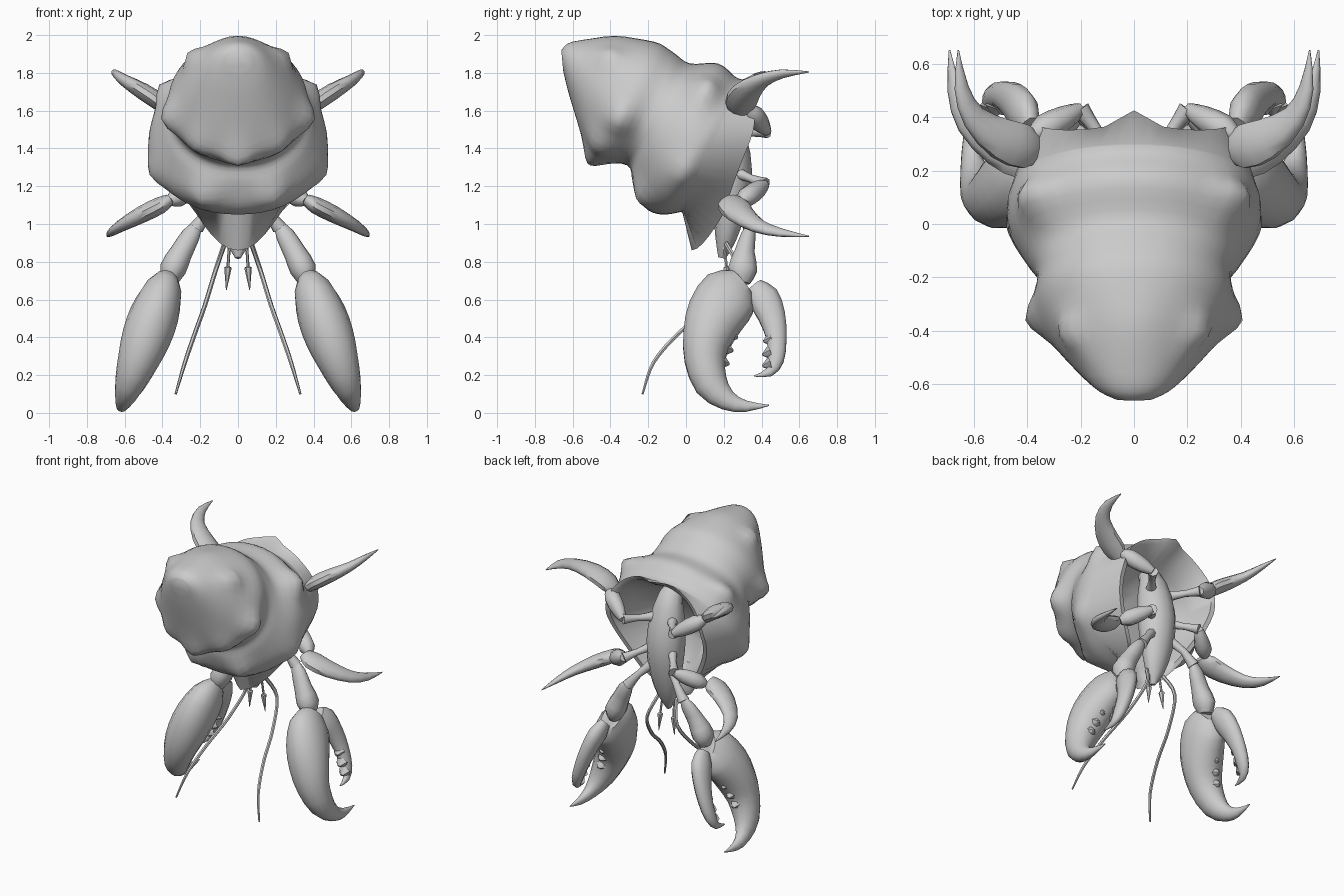
import bpy, bmesh, math
from mathutils import Vector

if "Cube" in bpy.data.objects:
    bpy.data.objects.remove(bpy.data.objects["Cube"])

grey = bpy.data.materials.new("grey")
grey.diffuse_color = (0.6, 0.6, 0.6, 1)
grey.use_nodes = True
grey.node_tree.nodes["Principled BSDF"].inputs["Base Color"].default_value = grey.diffuse_color


def smooth_path(rows, steps):
    """Catmull-Rom interpolation of equal-length rows."""
    rows = [Vector(r) for r in rows]
    out = []
    for i in range(len(rows) - 1):
        a, b = rows[max(i - 1, 0)], rows[i]
        c, d = rows[i + 1], rows[min(i + 2, len(rows) - 1)]
        for k in range(steps):
            t = k / steps
            out.append(0.5 * (2 * b + (c - a) * t + (2 * a - 5 * b + 4 * c - d) * t * t
                              + (3 * b - a - 3 * c + d) * t ** 3))
    return out + [rows[-1]]


def loft(name, rings, mirror=False, angle=50):
    """Skin a list of vertex rings into a closed object."""
    bm = bmesh.new()
    vr = [[bm.verts.new(p) for p in r] for r in rings]
    n = len(vr[0])
    for a, b in zip(vr, vr[1:]):
        for i in range(n):
            j = (i + 1) % n
            bm.faces.new((a[i], a[j], b[j], b[i]))
    bm.faces.new(vr[0][::-1])
    bm.faces.new(vr[-1])
    bmesh.ops.recalc_face_normals(bm, faces=bm.faces)
    me = bpy.data.meshes.new(name)
    bm.to_mesh(me)
    bm.free()
    ob = bpy.data.objects.new(name, me)
    bpy.context.collection.objects.link(ob)
    me.materials.append(grey)
    bpy.ops.object.select_all(action='DESELECT')
    ob.select_set(True)
    bpy.context.view_layer.objects.active = ob
    bpy.ops.object.shade_smooth_by_angle(angle=math.radians(angle))
    if mirror:
        m = ob.modifiers.new("mirror", 'MIRROR')
        m.use_mirror_merge = False
    return ob


def limb(name, rows, ref, sides=10, steps=2, mirror=True):
    """Tube through rows (x, y, z, radius along ref, radius across)."""
    rows = smooth_path(rows, steps)
    pts = [Vector(r[:3]) for r in rows]
    rings = []
    for i, p in enumerate(pts):
        t = (pts[min(i + 1, len(pts) - 1)] - pts[max(i - 1, 0)]).normalized()
        u = Vector(ref)
        u = (u - t * u.dot(t)).normalized()
        v = t.cross(u)
        ru, rv = max(rows[i][3], 0.002), max(rows[i][4], 0.002)
        rings.append([p + u * ru * math.cos(a) + v * rv * math.sin(a)
                      for a in (2 * math.pi * k / sides for k in range(sides))])
    return loft(name, rings, mirror)


# ---- shell: whorls given by top (y, z), bottom (y, z) and half width
SEG = 48
whorls = [(-.66, 1.92, -.65, 1.81, .07), (-.60, 1.965, -.615, 1.67, .155),
          (-.38, 1.985, -.535, 1.43, .29), (-.17, 1.965, -.46, 1.34, .365),
          (-.07, 1.91, -.31, 1.31, .362), (.02, 1.85, -.28, 1.22, .40),
          (.17, 1.85, -.22, 1.09, .46), (.26, 1.78, -.13, 1.05, .475),
          (.30, 1.765, -.02, 1.065, .455)]
# knobs: x, y, z, height, spread
knobs = [(.21, -.43, 1.87, .045, .06), (.36, -.36, 1.58, .055, .08), (0, -.50, 1.36, .055, .08),
         (.20, -.47, 1.45, .03, .08), (.42, .10, 1.72, .06, .08), (.48, -.02, 1.28, .03, .08),
         (.17, -.25, 1.17, .055, .08), (0, -.36, 1.98, .012, .1)]


def ring(row, bow=0.0, spout=0.0, scale=1.0, spike=0.0):
    """Oval ring; bow pushes its sides back, spout pulls its lower end down,
    spike draws its top out into a point."""
    yt, zt, yb, zb, w = row
    cy, cz, hy, hz = (yt + yb) / 2, (zt + zb) / 2, (yt - yb) / 2 * scale, (zt - zb) / 2 * scale
    out = []
    for k in range(SEG):
        a = 2 * math.pi * k / SEG
        c, s = math.cos(a), math.sin(a)
        c2, s2 = math.copysign(abs(c) ** .96, c), math.copysign(abs(s) ** .96, s)
        tip = spout * max(0, -c) ** 4
        back = bow * (s ** 4 if c > 0 else min(1, abs(s) * 1.6))
        back += spike * max(0, c) ** 80
        out.append(Vector((w * scale * s2 * (1 - .12 * max(0, -c) * (spout > 0)),
                           cy + hy * c2 + back - .15 * tip, cz + hz * c2 - tip)))
    return out


rings = [ring(row) for row in smooth_path(whorls, 4)]
base = [p.copy() for r in rings for p in r]
spots = []
for x, y, z, h, s in knobs:
    for sx in ((1, -1) if x else (1,)):
        spots.append((min(base, key=lambda p: (p - Vector((x * sx, y, z))).length), h, s))
for r in rings:
    mid = sum(r, Vector()) / SEG
    for p in r:
        push = sum(h * math.exp(-(p - q).length_squared / (s * s)) for q, h, s in spots)
        p += (p - mid).normalized() * push
rim = (.365, 1.81, .06, 1.06, .395)
rings += [ring(rim, .125, .2, 1, .06), ring(rim, .12, .19, .92, .03),
          ring((.2, 1.70, .0, 1.1, .34), .05, .08, .94), ring((.0, 1.6, -.12, 1.2, .22))]
loft("shell", rings, angle=60)

# ---- soft body inside the opening, ending in the head
limb("body", [(0, .06, 1.7, .04, .03), (0, .17, 1.62, .08, .07), (0, .21, 1.45, .12, .11),
              (0, .23, 1.27, .13, .12), (0, .23, 1.08, .11, .09), (0, .21, .92, .07, .055),
              (0, .19, .82, .015, .02)], (1, 0, 0), 12, mirror=False)

# ---- walking legs: two pairs, each with hip, middle segment and curved blade
X, UP = (1, 0, 0), (0, 0, 1)


def walking_leg(name, hip, knee, ankle, blade, ref):
    hip, knee, ankle = Vector(hip), Vector(knee), Vector(ankle)
    limb(name + "_hip", [(*hip, .035, .035), (*hip.lerp(knee, .5), .022, .022),
                         (*knee, .036, .036)], UP, 8)
    limb(name + "_middle", [(*knee, .025, .025), (*knee.lerp(ankle, .3), .05, .045),
                            (*knee.lerp(ankle, .75), .055, .055), (*ankle, .025, .025)], UP, 8)
    limb(name + "_blade", blade, ref, 10)


walking_leg("upper_leg", (.08, .27, 1.48), (.20, .43, 1.49), (.38, .33, 1.61),
            [(.36, .29, 1.59, .03, .05), (.41, .29, 1.64, .045, .085), (.50, .32, 1.70, .045, .08),
             (.60, .40, 1.76, .032, .05), (.645, .51, 1.795, .02, .03), (.657, .65, 1.805, .003, .003)],
            (-.6, 0, .8))
walking_leg("lower_leg", (.08, .27, 1.27), (.20, .42, 1.21), (.36, .29, 1.12),
            [(.36, .25, 1.13, .03, .05), (.41, .25, 1.10, .045, .085), (.51, .29, 1.05, .045, .075),
             (.62, .38, .99, .032, .05), (.67, .50, .955, .02, .03), (.69, .65, .935, .003, .003)],
            (.5, 0, .86))

# ---- claw arms
limb("claw_arm_hip", [(.08, .27, 1.14, .035, .035), (.15, .32, 1.07, .025, .025),
                      (.22, .34, .98, .04, .04)], X, 8)
limb("claw_arm", [(.22, .34, .99, .03, .02), (.25, .33, .94, .05, .04), (.30, .31, .85, .06, .055),
                  (.345, .30, .76, .07, .08), (.36, .29, .69, .04, .05)], X, 10)

# ---- claws: flat in a plane leaning outwards
N = (.95, 0, .31)


def in_plane(rows):
    return [(.368 + (.73 - z) * .355, y, z, a, b) for y, z, a, b in rows]


limb("claw", in_plane([(.30, .685, .06, .09), (.235, .63, .105, .16), (.16, .52, .13, .16),
                       (.115, .40, .13, .135), (.10, .28, .11, .11), (.135, .15, .08, .09),
                       (.22, .065, .045, .055), (.32, .035, .024, .03), (.44, .04, .003, .003)]), N, 14)
limb("pincer", in_plane([(.36, .67, .035, .05), (.41, .61, .055, .085), (.455, .51, .052, .075),
                         (.48, .39, .045, .055), (.475, .28, .035, .045), (.44, .215, .02, .025),
                         (.36, .195, .003, .003)]), N, 10)


# ---- small teeth along both gripping edges
def teeth(name, places, direction):
    for i, (y, z) in enumerate(places):
        limb(f"{name}_{i + 1}", in_plane([(y, z, .045, .04),
                                          (y + direction * .04, z - .012, .01, .006)]), N, 6, 1)


teeth("claw_tooth", [(.255, .48), (.235, .41), (.21, .34), (.19, .27)], 1)
teeth("pincer_tooth", [(.45, .39), (.445, .32), (.445, .26)], -1)

# ---- long feelers and short arrow-headed feelers
limb("feeler", [(.07, .21, .90, .013, .013), (.12, .27, .75, .012, .012), (.175, .14, .57, .012, .012),
                (.225, -.03, .43, .012, .012), (.28, -.17, .27, .011, .011),
                (.33, -.23, .10, .006, .006)], X, 6, 4)
limb("short_feeler", [(.045, .20, .90, .008, .008), (.053, .215, .775, .008, .008),
                      (.053, .215, .77, .02, .02), (.062, .22, .65, .002, .002)], X, 6, 1)
